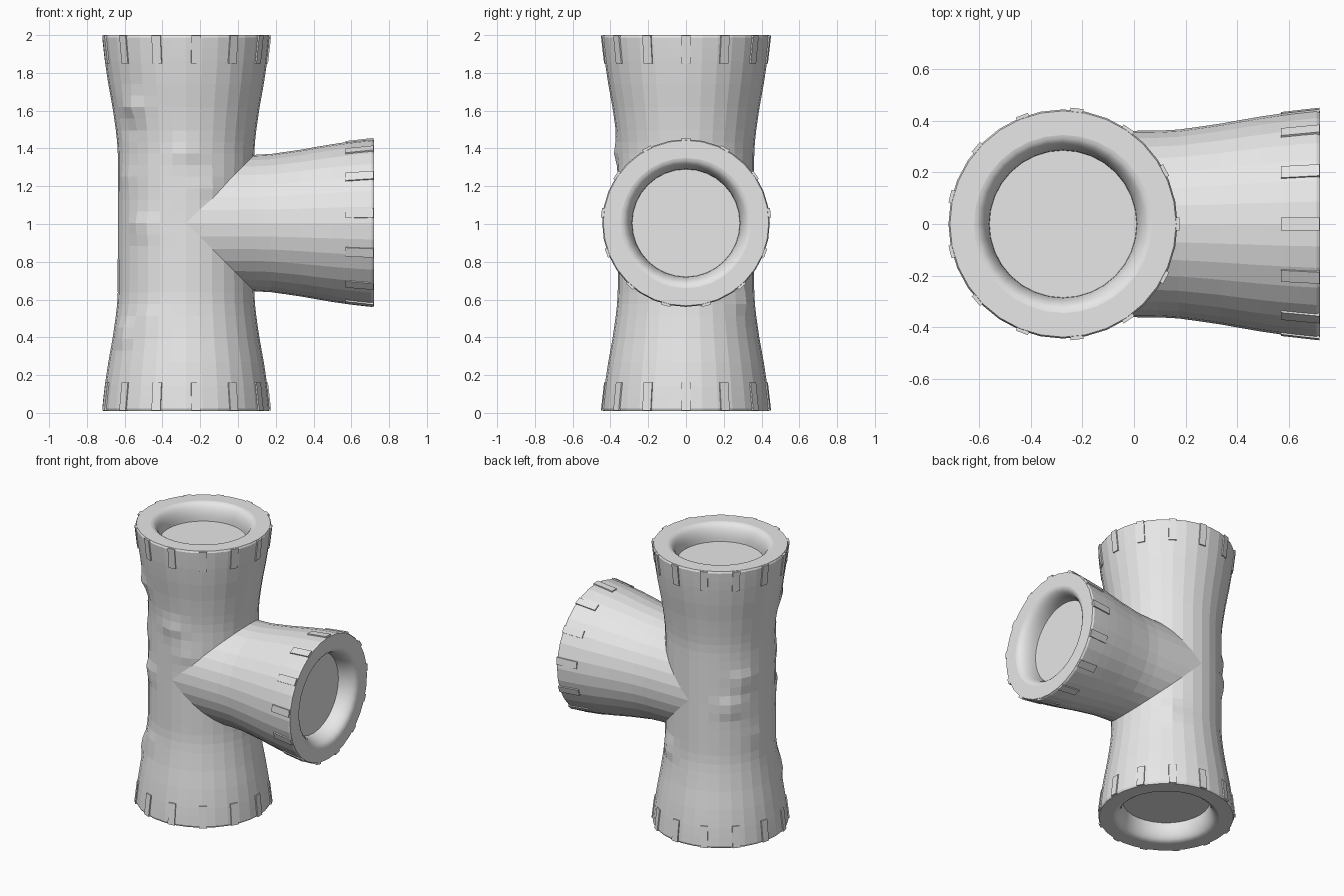
import bpy, bmesh, math
from mathutils import Matrix, Vector

if "Cube" in bpy.data.objects:
    bpy.data.objects.remove(bpy.data.objects["Cube"])

SIDES = 32
CLIPS = 13
HALF = 0.995                       # length of each arm from the junction
AXIS_X, MID_Z = -0.275, 1.005

grey = bpy.data.materials.new("plain_grey")
grey.diffuse_color = (0.8, 0.8, 0.8, 1)
grey.use_nodes = True
grey.node_tree.nodes["Principled BSDF"].inputs["Base Color"].default_value = grey.diffuse_color

# Outer radius of an arm by distance from the junction
FLARE = [(0.0, 0.36), (0.36, 0.361), (0.45, 0.366), (0.6, 0.387),
         (0.75, 0.414), (0.88, 0.433), (0.995, 0.445)]


def radius(s):
    s = abs(s)
    for (a, ra), (b, rb) in zip(FLARE, FLARE[1:]):
        if s <= b:
            return ra + (rb - ra) * (s - a) / (b - a)
    return FLARE[-1][1]


# Rounded lip running from the flat rim into the recessed disc
LIP = [(0.438, HALF)] + [
    (0.285 + 0.06 * (1 - math.sin(a)), HALF - 0.12 * (1 - math.cos(a)))
    for a in [math.pi / 2 * i / 7 for i in range(8)]]

# Shallow dents and lumps on the trunk: angle, height, depth
LUMPS = [(-136, 1.62, 0.026), (-142, 1.52, -0.012), (-90, 1.38, 0.02),
         (-72, 1.2, 0.012), (-130, 0.99, 0.024), (-147, 0.42, 0.022),
         (-125, 0.5, 0.01), (150, 1.17, 0.02), (135, 0.98, 0.022),
         (55, 0.6, 0.024), (170, 0.75, 0.008), (-150, 1.25, 0.01)]


def lump(theta, z):
    total = 0
    for deg, h, amp in LUMPS:
        d = math.degrees(theta) - deg
        d = (d + 180) % 360 - 180
        total += amp * math.exp(-(d / 11) ** 2 - ((z - h) / 0.06) ** 2)
    return total


def finish(bm, name, matrix):
    me = bpy.data.meshes.new(name)
    bm.to_mesh(me)
    bm.free()
    me.materials.append(grey)
    ob = bpy.data.objects.new(name, me)
    ob.matrix_world = matrix
    bpy.context.collection.objects.link(ob)
    return ob


def revolve(name, profile, matrix, trunk):
    bm = bmesh.new()
    rows = []
    for i, (r, s) in enumerate(profile):
        row = []
        for j in range(SIDES):
            t = 2 * math.pi * j / SIDES
            rr, ss = r, s
            if trunk and abs(s) < 0.85 and r > 0.3:
                rr += lump(t, s + MID_Z)
            x, y = rr * math.cos(t), rr * math.sin(t)
            if not trunk:                    # mitre the branch onto the trunk
                ss = max(s, abs(x) - 0.004)
                if s < 0.37:
                    ss = abs(x) - 0.004 + (0.37 - abs(x)) * s / 0.37
            row.append(bm.verts.new((x, y, ss)))
        rows.append(row)
    for i in range(len(rows) - 1):
        inner = max(profile[i][0], profile[i + 1][0]) < 0.35
        for j in range(SIDES):
            k = (j + 1) % SIDES
            f = bm.faces.new((rows[i][j], rows[i][k], rows[i + 1][k], rows[i + 1][j]))
            f.smooth = inner
    bm.faces.new(rows[-1])                   # recessed end discs
    if trunk:
        bm.faces.new(rows[0][::-1])
        # open the wall hidden behind the branch
        hidden = [f for f in bm.faces if len(f.verts) == 4 and
                  all(v.co.x > abs(v.co.z) + 0.03 for v in f.verts)]
        bmesh.ops.delete(bm, geom=hidden, context='FACES')
    return finish(bm, name, matrix)


def clip_ring(name, matrix, sign):
    """Small raised tabs around the end of one arm."""
    bm = bmesh.new()
    for n in range(CLIPS):
        rot = Matrix.Rotation(2 * math.pi * n / CLIPS, 4, 'Z')
        vs = []
        for s in (HALF - 0.15, HALF - 0.002):
            for dr in (-0.02, 0.006):
                for w in (-0.025, 0.025):
                    r = radius(s) + dr
                    vs.append(bm.verts.new(rot @ Vector((r, w, s * sign))))
        for q in ((0, 1, 3, 2), (4, 5, 7, 6), (0, 1, 5, 4),
                  (2, 3, 7, 6), (0, 2, 6, 4), (1, 3, 7, 5)):
            bm.faces.new([vs[i] for i in q])
    bmesh.ops.recalc_face_normals(bm, faces=bm.faces)
    finish(bm, name, matrix)


upright = Matrix.Translation((AXIS_X, 0, MID_Z))
# local z points along +x, local x points up
sideways = upright @ Matrix(((0, 0, 1, 0), (0, -1, 0, 0), (1, 0, 0, 0), (0, 0, 0, 1)))

# Vertical trunk, open at both ends
N = 32
wall = [(radius(s), s) for s in [-0.982 + 1.964 * i / N for i in range(N + 1)]]
bottom_lip = [(r, -s) for r, s in reversed(LIP)]
revolve("trunk_pipe", bottom_lip + wall + LIP, upright, True)

# Side branch
branch_wall = [(radius(s), s) for s in
               (0, 0.37, 0.45, 0.53, 0.61, 0.69, 0.77, 0.85, 0.92, 0.982)]
revolve("branch_pipe", branch_wall + LIP, sideways, False)

# Tabs on the three ends
clip_ring("top_tabs", upright, 1)
clip_ring("bottom_tabs", upright, -1)
clip_ring("branch_tabs", sideways, 1)
